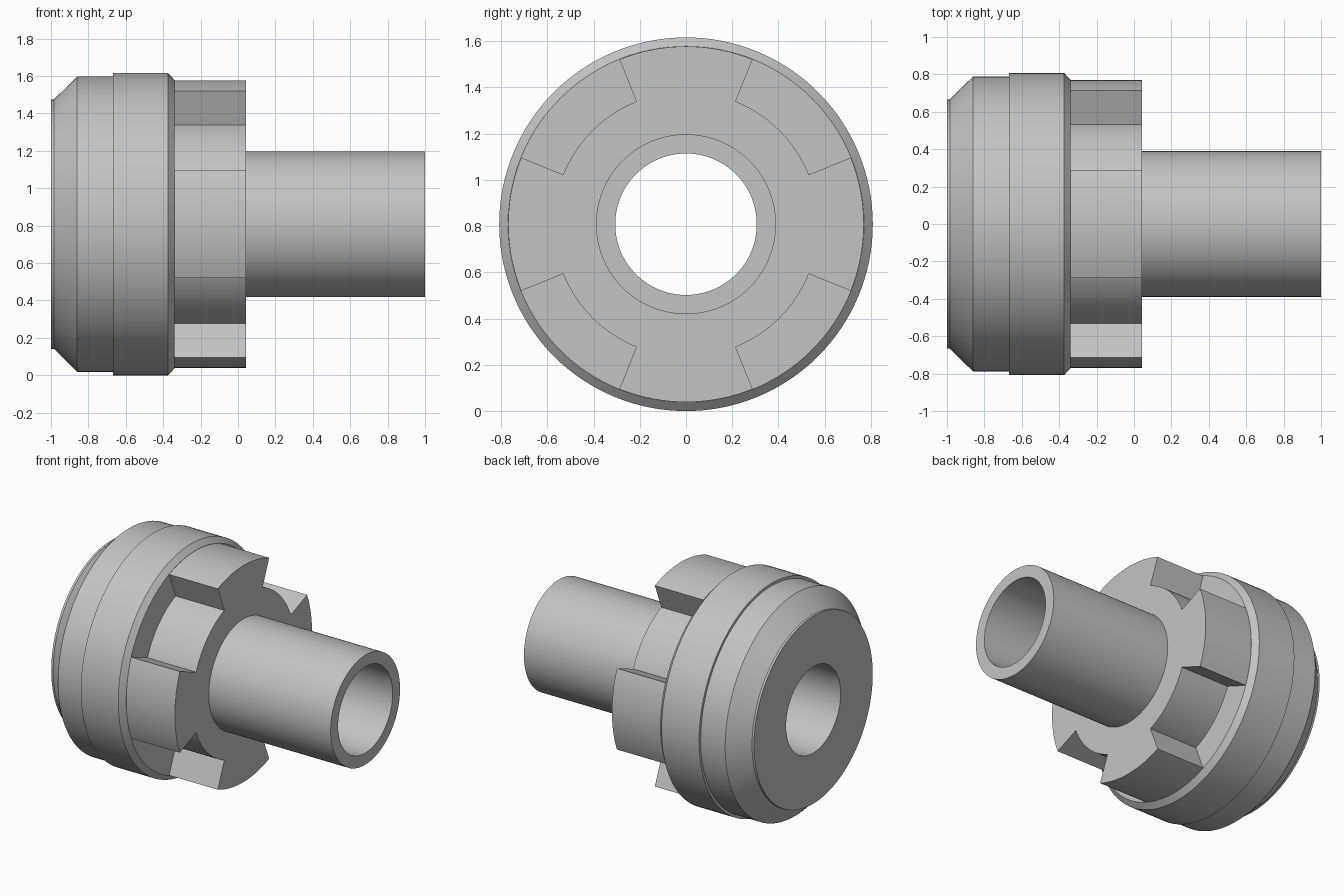
import bpy, bmesh
from math import cos, sin, pi, radians

old = bpy.data.objects.get("Cube")
if old:
    bpy.data.objects.remove(old, do_unlink=True)

AXIS_Z = 0.808      # height of the shaft axis
BORE = 0.306        # through-hole radius
HUB = 0.573         # slot floor radius
SHOULDER = -0.339   # where the collar meets the jaws
JAW_END = 0.043
SEGMENTS = 128

steel = bpy.data.materials.new("grey_steel")
steel.use_nodes = True
grey = (0.55, 0.55, 0.55, 1)
steel.diffuse_color = grey
steel.node_tree.nodes["Principled BSDF"].inputs["Base Color"].default_value = grey


def point(x, r, angle):
    return (x, r * sin(angle), AXIS_Z + r * cos(angle))


def finish(name, bm):
    bmesh.ops.recalc_face_normals(bm, faces=bm.faces)
    mesh = bpy.data.meshes.new(name)
    bm.to_mesh(mesh)
    bm.free()
    mesh.materials.append(steel)
    obj = bpy.data.objects.new(name, mesh)
    bpy.context.collection.objects.link(obj)
    bpy.ops.object.select_all(action='DESELECT')
    obj.select_set(True)
    bpy.context.view_layer.objects.active = obj
    bpy.ops.object.shade_smooth_by_angle(angle=radians(20))


def sweep(name, profile, start, end, steps):
    """Turn a closed (x, radius) profile about the axis; cap it if partial."""
    bm = bmesh.new()
    full = end - start > 2 * pi - 0.001
    rings = [[bm.verts.new(point(x, r, start + (end - start) * i / steps))
              for x, r in profile] for i in range(steps if full else steps + 1)]
    n = len(profile)
    pairs = list(zip(rings, rings[1:]))
    if full:
        pairs.append((rings[-1], rings[0]))
    else:
        bm.faces.new(rings[0])
        bm.faces.new(rings[-1])
    for a, b in pairs:
        for k in range(n):
            j = (k + 1) % n
            bm.faces.new((a[k], a[j], b[j], b[k]))
    finish(name, bm)


# Stepped, chamfered collar
sweep("collar", [(-1, BORE), (-1, 0.666), (-0.985, 0.666), (-0.86, 0.789),
                 (-0.668, 0.789), (-0.668, 0.808), (-0.374, 0.808),
                 (SHOULDER, 0.77), (SHOULDER, BORE)], 0, 2 * pi, SEGMENTS)

# Hub behind the slots, running on into the shaft tube
sweep("hub_and_tube", [(SHOULDER, BORE), (SHOULDER, HUB), (JAW_END, HUB),
                       (JAW_END, 0.389), (1, 0.389), (1, BORE)],
      0, 2 * pi, SEGMENTS)

# Four clutch jaws at top, bottom and both sides
jaw_profile = [(SHOULDER, HUB - 0.003), (SHOULDER, 0.769),
               (JAW_END, 0.769), (JAW_END, HUB - 0.003)]
half = radians(22)
for i, side in enumerate(("top", "back", "bottom", "front")):
    middle = i * pi / 2
    sweep("jaw_" + side, jaw_profile, middle - half, middle + half, 16)
